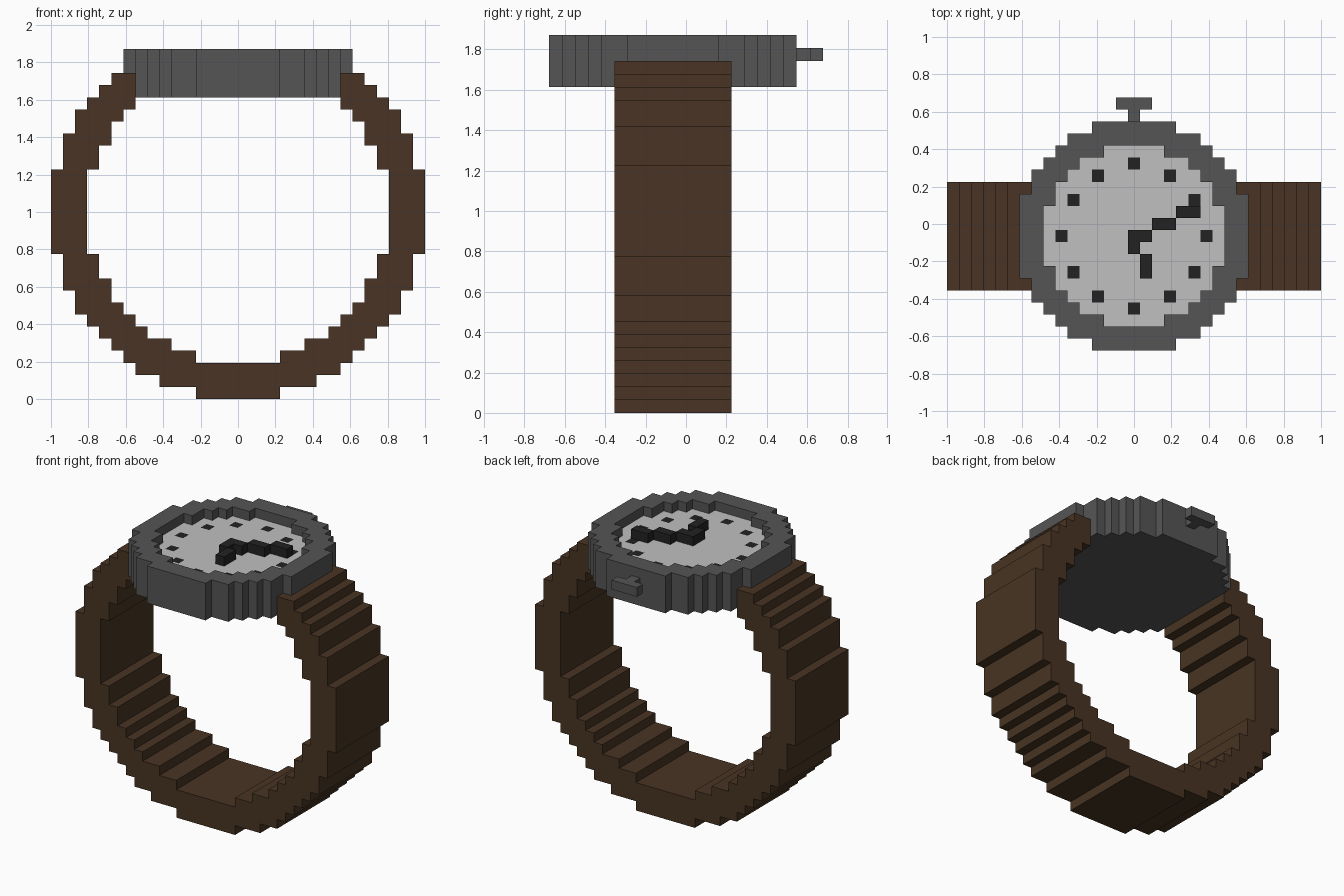
import bpy
import bmesh
from mathutils import Vector

cube = bpy.data.objects.get("Cube")
if cube:
    bpy.data.objects.remove(cube, do_unlink=True)

UNIT = 2 / 31      # edge of one block
STRAP_MID = 15     # layer of the strap ring's centre
CASE_LOW = 25      # lowest layer of the case
DIAL = 27          # layer of the dial; the hands sit one above


def material(name, hex_colour):
    srgb = [int(hex_colour[i:i + 2], 16) / 255 for i in (0, 2, 4)]
    colour = [((c + 0.055) / 1.055) ** 2.4 for c in srgb] + [1]
    mat = bpy.data.materials.new(name)
    mat.use_nodes = True
    mat.diffuse_color = colour
    mat.node_tree.nodes["Principled BSDF"].inputs["Base Color"].default_value = colour
    return mat


leather = material("brown leather", "483423")
steel = material("grey steel", "555555")
silver = material("pale dial", "C0C0C0")
black = material("black paint", "222222")


def disc(radius):
    """Stepped circle of grid cells."""
    n = range(-int(radius), int(radius) + 1)
    return {(a, b) for a in n for b in n if a * a + b * b <= radius * radius}


def layers(cells, low, high):
    """Stack flat cells into the layers low to high."""
    return {(x, y, z) for x, y in cells for z in range(low, high + 1)}


# Flat outlines
case_outline = disc(9.5)
dial_outline = disc(7.5)
quarter = {(0, 6), (3, 5), (5, 3), (6, 0)}
marks = {(sx * x, sy * y) for x, y in quarter for sx in (-1, 1) for sy in (-1, 1)}
minute = {(0, 0), (1, 0), (2, 1), (3, 1), (4, 2), (5, 2)}
hour = {(0, -1), (1, -2), (1, -3)}
stem = {(0, 10)}
cap = {(-1, 11), (0, 11), (1, 11)}

# Solid parts as sets of blocks
case = layers(case_outline, CASE_LOW, DIAL + 1) - layers(dial_outline, DIAL, DIAL + 1)
strap = {(x, y, z + STRAP_MID)
         for x, z in disc(15.5) - disc(12.5) if z <= 11
         for y in range(-4, 5)} - case
# the strap ends where it meets the case
strap -= layers(case_outline, CASE_LOW, DIAL + 1)

parts = [
    ("strap", strap, leather),
    ("case", case, steel),
    ("crown", layers(stem | cap, DIAL, DIAL), steel),
    ("dial", layers(dial_outline - marks, DIAL, DIAL), silver),
    ("hour_marks", layers(marks, DIAL, DIAL), black),
    ("minute_hand", layers(minute, DIAL + 1, DIAL + 1), black),
    ("hour_hand", layers(hour, DIAL + 1, DIAL + 1), black),
]
solid = set().union(*(cells for _, cells, _ in parts))


def build(name, cells, mat):
    """Skin the exposed sides of the blocks and merge flat areas."""
    bm = bmesh.new()
    for cell in cells:
        centre = Vector(cell) + Vector((0, -1, 0.5))
        for axis in range(3):
            for sign in (-1, 1):
                side = Vector((0, 0, 0))
                side[axis] = sign
                if tuple(int(c + s) for c, s in zip(cell, side)) in solid:
                    continue
                u = Vector((0, 0, 0))
                u[(axis + 1) % 3] = 0.5
                v = side.cross(u)
                mid = centre + side * 0.5
                corners = (mid - u - v, mid + u - v, mid + u + v, mid - u + v)
                bm.faces.new([bm.verts.new(c * UNIT) for c in corners])
    bmesh.ops.remove_doubles(bm, verts=bm.verts, dist=UNIT / 100)
    bmesh.ops.dissolve_limit(bm, angle_limit=0.01, verts=bm.verts, edges=bm.edges)
    mesh = bpy.data.meshes.new(name)
    bm.to_mesh(mesh)
    bm.free()
    mesh.materials.append(mat)
    obj = bpy.data.objects.new(name, mesh)
    bpy.context.collection.objects.link(obj)


for part in parts:
    build(*part)
